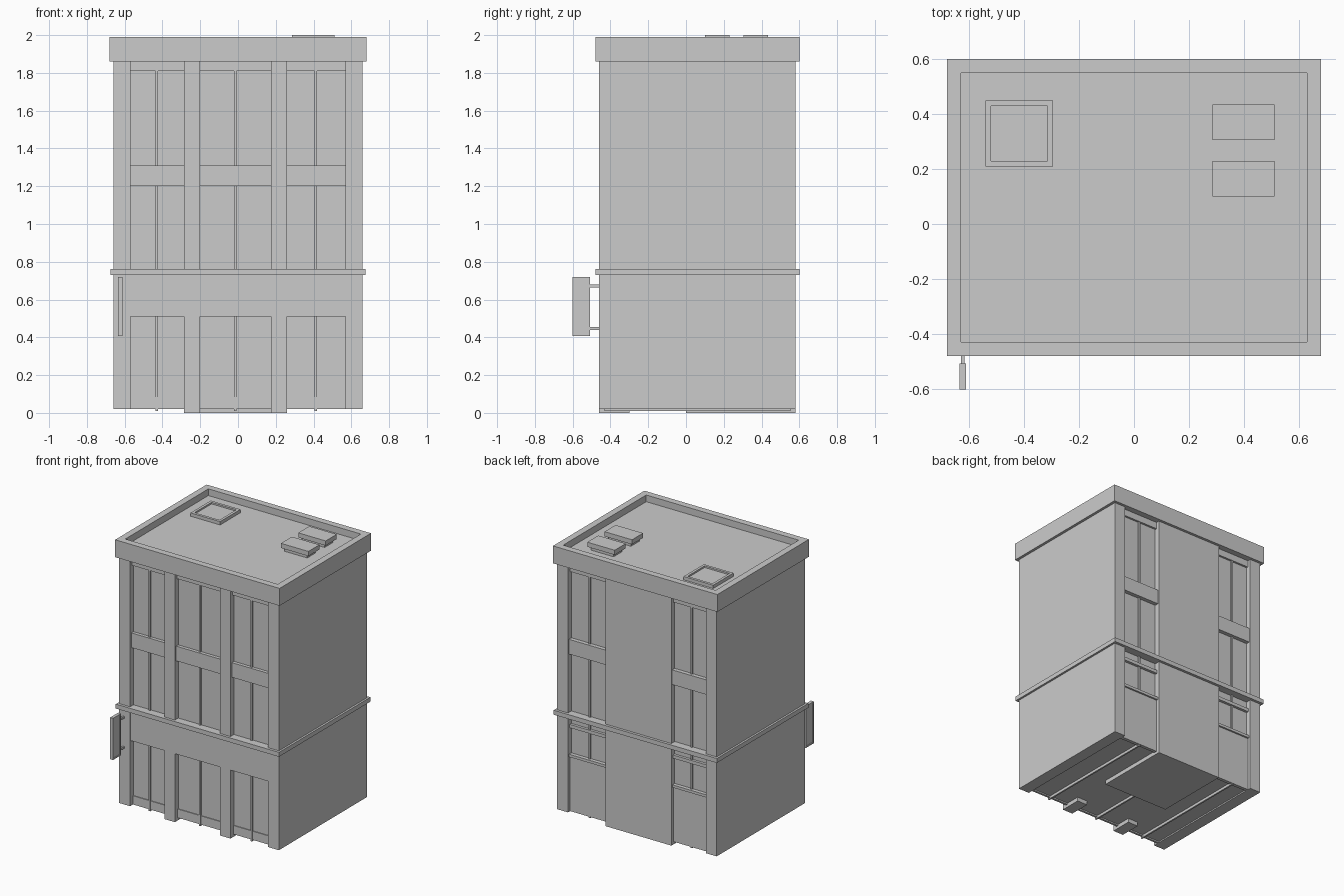
import bpy
import bmesh

cube = bpy.data.objects.get("Cube")
if cube:
    bpy.data.objects.remove(cube, do_unlink=True)

grey = bpy.data.materials.new("plain grey")
grey.use_nodes = True
colour = (0.6, 0.6, 0.6, 1)
grey.diffuse_color = colour
grey.node_tree.nodes["Principled BSDF"].inputs["Base Color"].default_value = colour


def box(name, x, y, z, recess=None):
    """Box from three ranges; recess = (face normal axis, sides, border, depth)."""
    bm = bmesh.new()
    bmesh.ops.create_cube(bm, size=1)
    for v in bm.verts:
        for i, (lo, hi) in enumerate((x, y, z)):
            v.co[i] = lo if v.co[i] < 0 else hi
    bm.normal_update()
    if recess:
        axis, sides, border, depth = recess
        faces = [f for f in bm.faces for s in sides if f.normal[axis] * s > 0.9]
        for f in faces:
            n = f.normal.copy()
            bmesh.ops.inset_region(bm, faces=[f], thickness=border)
            hole = bmesh.ops.extrude_discrete_faces(bm, faces=[f])["faces"][0]
            bmesh.ops.translate(bm, verts=hole.verts, vec=-n * depth)
    mesh = bpy.data.meshes.new(name)
    bm.to_mesh(mesh)
    bm.free()
    mesh.materials.append(grey)
    ob = bpy.data.objects.new(name, mesh)
    bpy.context.collection.objects.link(ob)
    return ob


FRONT, BACK = -0.46, 0.58
GLASS_F, GLASS_B = -0.42, 0.54
LEDGE, TOP = 0.74, 1.87
bays = {"right": (-0.57, -0.285), "middle": (-0.2, 0.175), "left": (0.26, 0.57)}

# Core carrying the glazing, and the plain side walls
box("window_core", (-0.6, 0.6), (GLASS_F, GLASS_B), (0.03, TOP))
box("right_wall", (-0.66, -0.57), (FRONT, BACK), (0.02, TOP))
box("left_wall", (0.57, 0.66), (FRONT, BACK), (0.02, TOP))

# Middle pillars and blank back wall reach the ground
box("front_pillar_right", (-0.285, -0.2), (FRONT, -0.3), (0, TOP))
box("front_pillar_left", (0.175, 0.26), (FRONT, -0.3), (0, TOP))
box("back_wall", (-0.285, 0.26), (0.0, BACK), (0, TOP))

# Front bays
for side, x in bays.items():
    box(f"shopfront_panel_{side}", x, (FRONT + 0.003, GLASS_F + 0.01), (0.51, LEDGE))
    box(f"front_spandrel_{side}", x, (FRONT + 0.015, GLASS_F + 0.01), (1.2, 1.31))
    box(f"front_header_{side}", x, (FRONT + 0.025, GLASS_F + 0.01), (1.81, TOP))
    box(f"shopfront_rail_{side}", x, (GLASS_F - 0.006, GLASS_F + 0.01), (0.02, 0.085))

# Back bays
for side in ("right", "left"):
    x = bays[side]
    box(f"back_spandrel_{side}", x, (GLASS_B - 0.01, BACK - 0.01), (1.2, 1.31))
    box(f"back_header_{side}", x, (GLASS_B - 0.01, BACK - 0.025), (1.81, TOP))
    box(f"back_lower_panel_{side}", x, (GLASS_B - 0.01, BACK - 0.025), (0.02, 0.43))
    box(f"back_sill_{side}", x, (GLASS_B - 0.01, BACK - 0.012), (0.43, 0.45))
    box(f"back_transom_{side}", x, (GLASS_B - 0.01, BACK - 0.02), (0.645, 0.67))

# Mullions running through the building
for side, x in (("right", -0.43), ("middle", -0.015), ("left", 0.412)):
    box(f"mullion_{side}", (x - 0.006, x + 0.006),
        (GLASS_F - 0.012, GLASS_B + 0.012), (0.01, TOP - 0.02))

# Ledge, and parapet with sunken roof
box("ledge", (-0.675, 0.675), (-0.48, 0.6), (0.73, 0.763))
box("parapet", (-0.68, 0.68), (-0.48, 0.6), (1.86, 1.99), (2, (1,), 0.07, 0.05))

# Roof hatch and vent units
box("roof_hatch", (-0.54, -0.295), (0.21, 0.45), (1.93, 1.965), (2, (1,), 0.028, 0.012))
for n, y in enumerate((0.1, 0.305)):
    box(f"vent_unit_{n}", (0.285, 0.512), (y, y + 0.13), (1.965, 2.0))
    box(f"vent_base_{n}", (0.305, 0.492), (y + 0.015, y + 0.115), (1.93, 1.97))

# Hanging sign with two brackets
box("sign_board", (-0.636, -0.612), (-0.602, -0.508), (0.408, 0.72), (0, (-1, 1), 0.014, 0.005))
for n, z in enumerate((0.447, 0.672)):
    box(f"sign_bracket_{n}", (-0.63, -0.618), (-0.515, -0.45), (z - 0.007, z + 0.007))
